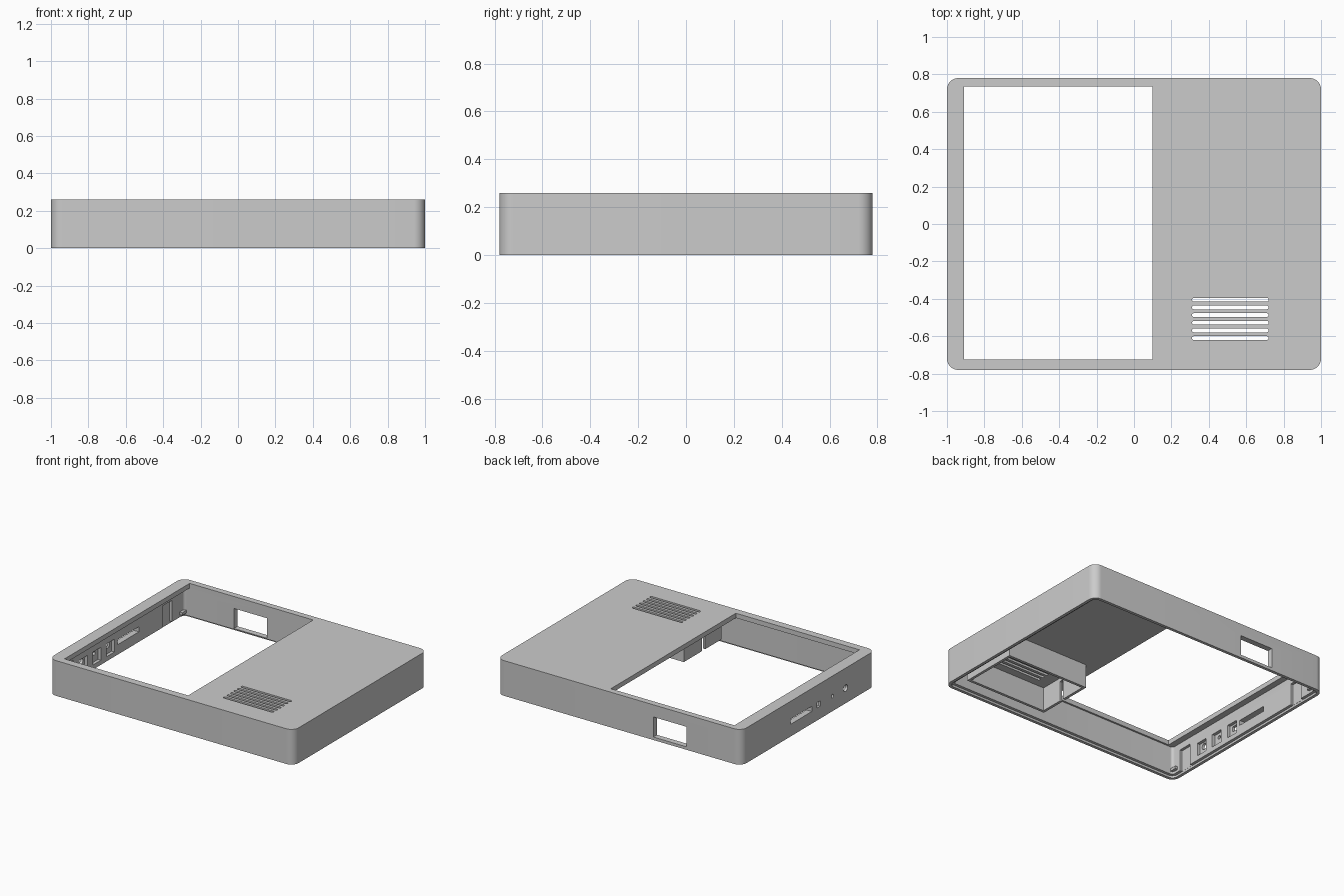
import bpy, bmesh, math

if "Cube" in bpy.data.objects:
    bpy.data.objects.remove(bpy.data.objects["Cube"], do_unlink=True)

grey = bpy.data.materials.new("plain grey")
grey.use_nodes = True
grey.diffuse_color = (0.6, 0.6, 0.6, 1)
grey.node_tree.nodes["Principled BSDF"].inputs["Base Color"].default_value = (0.6, 0.6, 0.6, 1)


def prism(name, x, y, z, r=0.0, axis="z", steps=8):
    """Box between the (min, max) pairs, its edges along the axis rounded by r."""
    a, b, h = (x, y, z) if axis == "z" else (y, z, x)
    corners = [(a[1], b[1], 1, 1), (a[0], b[1], -1, 1), (a[0], b[0], -1, -1), (a[1], b[0], 1, -1)]
    outline = []
    for k, (u, v, su, sv) in enumerate(corners):
        if r == 0:
            outline.append((u, v))
            continue
        for i in range(steps + 1):
            t = math.pi / 2 * (k + i / steps)
            outline.append((u - su * r + r * math.cos(t), v - sv * r + r * math.sin(t)))
    place = (lambda u, v, w: (u, v, w)) if axis == "z" else (lambda u, v, w: (w, u, v))
    bm = bmesh.new()
    face = bm.faces.new([bm.verts.new(place(u, v, h[0])) for u, v in outline])
    top = bmesh.ops.extrude_face_region(bm, geom=[face])["geom"]
    bmesh.ops.translate(bm, verts=[g for g in top if isinstance(g, bmesh.types.BMVert)],
                        vec=place(0, 0, h[1] - h[0]))
    bmesh.ops.remove_doubles(bm, verts=bm.verts, dist=1e-5)
    bmesh.ops.recalc_face_normals(bm, faces=bm.faces)
    mesh = bpy.data.meshes.new(name)
    bm.to_mesh(mesh)
    bm.free()
    mesh.materials.append(grey)
    obj = bpy.data.objects.new(name, mesh)
    bpy.context.collection.objects.link(obj)
    return obj


def cut(obj, *args, **kw):
    """Subtract a prism from the object and discard the cutter."""
    cutter = prism("cutter", *args, **kw)
    mod = obj.modifiers.new("cut", "BOOLEAN")
    mod.operation = "DIFFERENCE"
    mod.solver = "EXACT"
    mod.object = cutter
    bpy.context.view_layer.objects.active = obj
    bpy.ops.object.modifier_apply(modifier=mod.name)
    bpy.data.objects.remove(cutter, do_unlink=True)


# Shell: rounded tray open underneath, with a stepped rim
shell = prism("shell", (-1, 1), (-0.78, 0.78), (0, 0.26), r=0.06, steps=10)
cut(shell, (-0.957, 0.957), (-0.738, 0.738), (-0.1, 0.225), r=0.02)
cut(shell, (-0.978, 0.978), (-0.758, 0.758), (-0.1, 0.016), r=0.04)

# Large opening in the top
cut(shell, (-0.91, 0.1), (-0.725, 0.735), (0.1, 0.4))

# Sound slots
for i in range(6):
    y = -0.61 + i * 0.041
    cut(shell, (0.31, 0.72), (y - 0.01, y + 0.01), (0.1, 0.4), r=0.0098, steps=4)

# Connector opening in the back wall
cut(shell, (-0.55, -0.28), (0.6, 0.9), (0.022, 0.17))

# Side ports: small outer holes with square pockets inside
for y, half, r in ((-0.435, 0.024, 0.0235), (-0.28, 0.013, 0.0125), (-0.12, 0.02, 0.003)):
    cut(shell, (-0.98, -0.9), (y - 0.046, y + 0.046), (0.05, 0.145))
    cut(shell, (-1.1, -0.9), (y - half, y + half), (0.112 - half, 0.112 + half), r=r, axis="x", steps=5)

# Card slot
cut(shell, (-1.1, -0.9), (-0.04, 0.21), (0.09, 0.128))

# Tall recesses inside the port wall
for y in (-0.61, 0.545):
    cut(shell, (-0.977, -0.9), (y - 0.053, y + 0.053), (-0.1, 0.175))

# Speaker housing: four walls below the slots, with a cable slit
housing = prism("speaker_housing", (0.2, 0.87), (-0.7, -0.26), (0.05, 0.23))
cut(housing, (0.22, 0.85), (-0.68, -0.28), (0, 0.3))
cut(housing, (0.1, 0.21 + 0.03), (-0.51, -0.475), (0, 0.2))

# Small catches near the corners of the port wall
for side, y in (("front", -0.71), ("back", 0.71)):
    prism(side + "_catch", (-0.965, -0.935), (y - 0.025, y + 0.025), (0.035, 0.055))

# Smooth rounded corners, keep hard edges
bpy.ops.object.select_all(action="DESELECT")
shell.select_set(True)
bpy.context.view_layer.objects.active = shell
bpy.ops.object.shade_smooth_by_angle(angle=math.radians(30))
